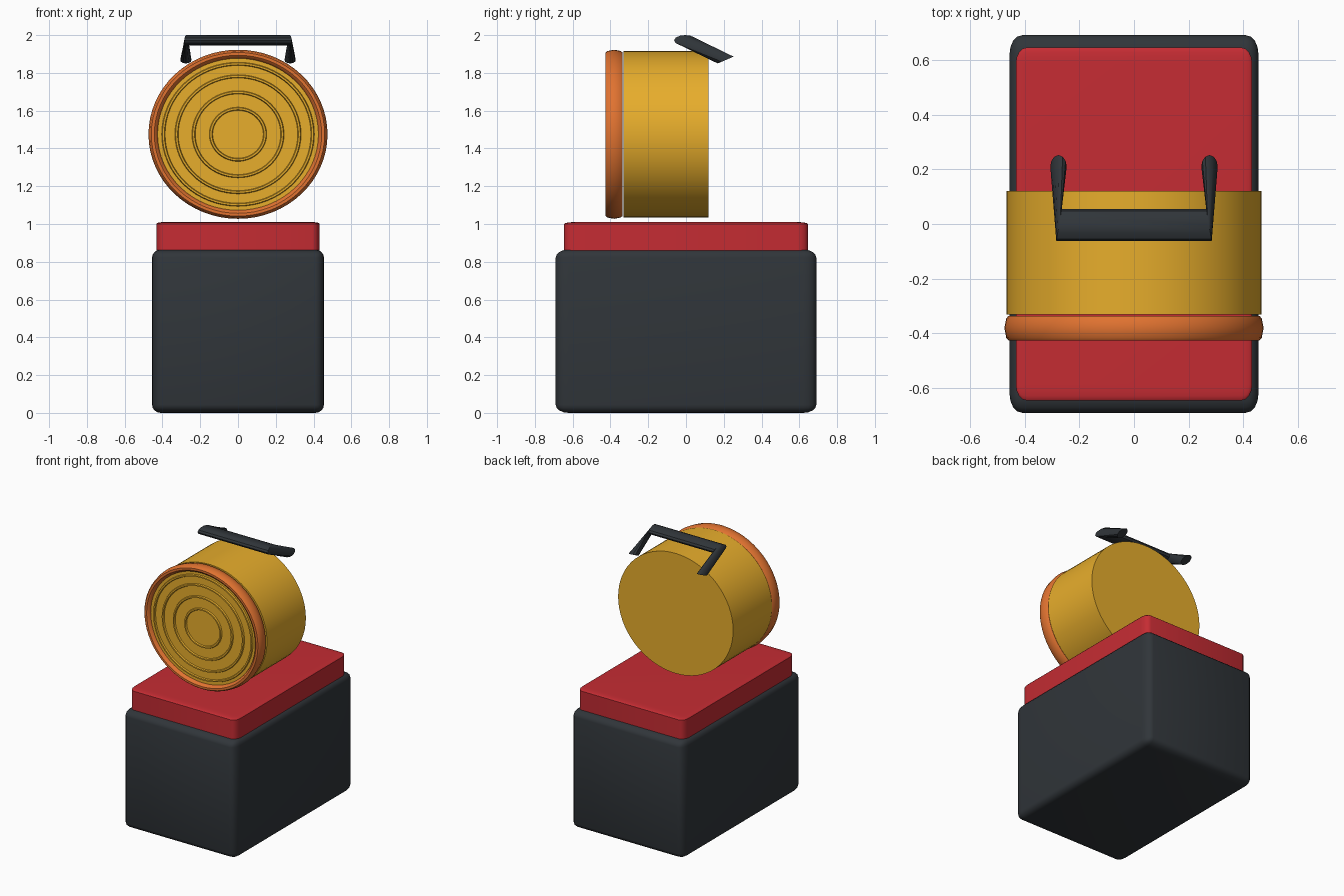
import bpy, bmesh
from math import sin, cos, pi, radians

if "Cube" in bpy.data.objects:
    bpy.data.objects.remove(bpy.data.objects["Cube"])

def material(name, rgb):
    m = bpy.data.materials.new(name)
    m.diffuse_color = (*rgb, 1)
    m.use_nodes = True
    m.node_tree.nodes["Principled BSDF"].inputs["Base Color"].default_value = m.diffuse_color
    return m

DARK = material("dark_plastic", (0.03, 0.036, 0.042))
RED = material("red_plastic", (0.56, 0.025, 0.033))
YELLOW = material("yellow_plastic", (0.8, 0.42, 0.025))
ORANGE = material("orange_plastic", (0.75, 0.17, 0.03))

def finish(name, bm, mat):
    bmesh.ops.recalc_face_normals(bm, faces=bm.faces)
    me = bpy.data.meshes.new(name)
    bm.to_mesh(me)
    bm.free()
    ob = bpy.data.objects.new(name, me)
    bpy.context.collection.objects.link(ob)
    me.materials.append(mat)
    bpy.ops.object.select_all(action='DESELECT')
    ob.select_set(True)
    bpy.context.view_layer.objects.active = ob
    bpy.ops.object.shade_smooth_by_angle(angle=radians(35))
    return ob

def rounded_box(name, size, z0, bevel, mat):
    # bevelled as a unit cube, then stretched
    bm = bmesh.new()
    bmesh.ops.create_cube(bm, size=1)
    bmesh.ops.bevel(bm, geom=bm.edges[:], offset=bevel, segments=4,
                    profile=0.5, affect='EDGES')
    bmesh.ops.scale(bm, vec=size, verts=bm.verts)
    bmesh.ops.translate(bm, vec=(0, 0, z0 + size[2] / 2), verts=bm.verts)
    return finish(name, bm, mat)

def loft(name, rings, mat, closed=False):
    # skin a list of point rings; open lofts get end caps
    bm = bmesh.new()
    loops = [[bm.verts.new(p) for p in r] for r in rings]
    n = len(loops[0])
    pairs = list(zip(loops, loops[1:]))
    if closed:
        pairs.append((loops[-1], loops[0]))
    else:
        bm.faces.new(loops[0])
        bm.faces.new(loops[-1])
    for a, b in pairs:
        for i in range(n):
            j = (i + 1) % n
            bm.faces.new((a[i], a[j], b[j], b[i]))
    return finish(name, bm, mat)

CENTRE_Z, SQUASH = 1.475, 0.944

def lathe(name, profile, mat, closed=False, n=64):
    # slightly squashed turning around the y axis; profile is (radius, y)
    rings = [[(r * cos(2 * pi * i / n), y, CENTRE_Z + SQUASH * r * sin(2 * pi * i / n))
              for i in range(n)] for r, y in profile]
    return loft(name, rings, mat, closed)

# battery box and lid
rounded_box("battery_box", (0.91, 1.38, 0.865), 0, 0.05, DARK)
rounded_box("box_lid", (0.864, 1.29, 0.21), 0.8, 0.045, RED)

# lamp housing
lathe("lamp_housing", [(0.466, -0.33), (0.466, 0.12)], YELLOW)

# bezel ring
lathe("bezel_ring", [(0.415, -0.337), (0.46, -0.337), (0.467, -0.346), (0.474, -0.38),
                     (0.467, -0.416), (0.459, -0.425), (0.443, -0.425),
                     (0.431, -0.416), (0.425, -0.4)], ORANGE, closed=True)

# lens with raised concentric ridges
lens = [(0.428, -0.34), (0.428, -0.402)]
for r in (0.395, 0.325, 0.235, 0.143):
    lens += [(r + 0.009, -0.402), (r + 0.005, -0.412), (r - 0.005, -0.412), (r - 0.009, -0.402)]
lathe("lens", lens, YELLOW)

# carrying handle: flat bar mitred into two sloping legs
def leg_end(s):
    return [(s * (0.276 - 0.03 * cos(t)), 0.21 + 0.042 * sin(t), 1.868 + 0.018 * sin(t))
            for t in angles]

def corner(s):
    return [(s * (0.274 - 0.01 * cos(t)), -0.004 + 0.059 * cos(t), 1.972 + 0.028 * sin(t))
            for t in angles]

angles = [2 * pi * i / 12 for i in range(12)]
loft("handle", [leg_end(-1), corner(-1), corner(1), leg_end(1)], DARK)
